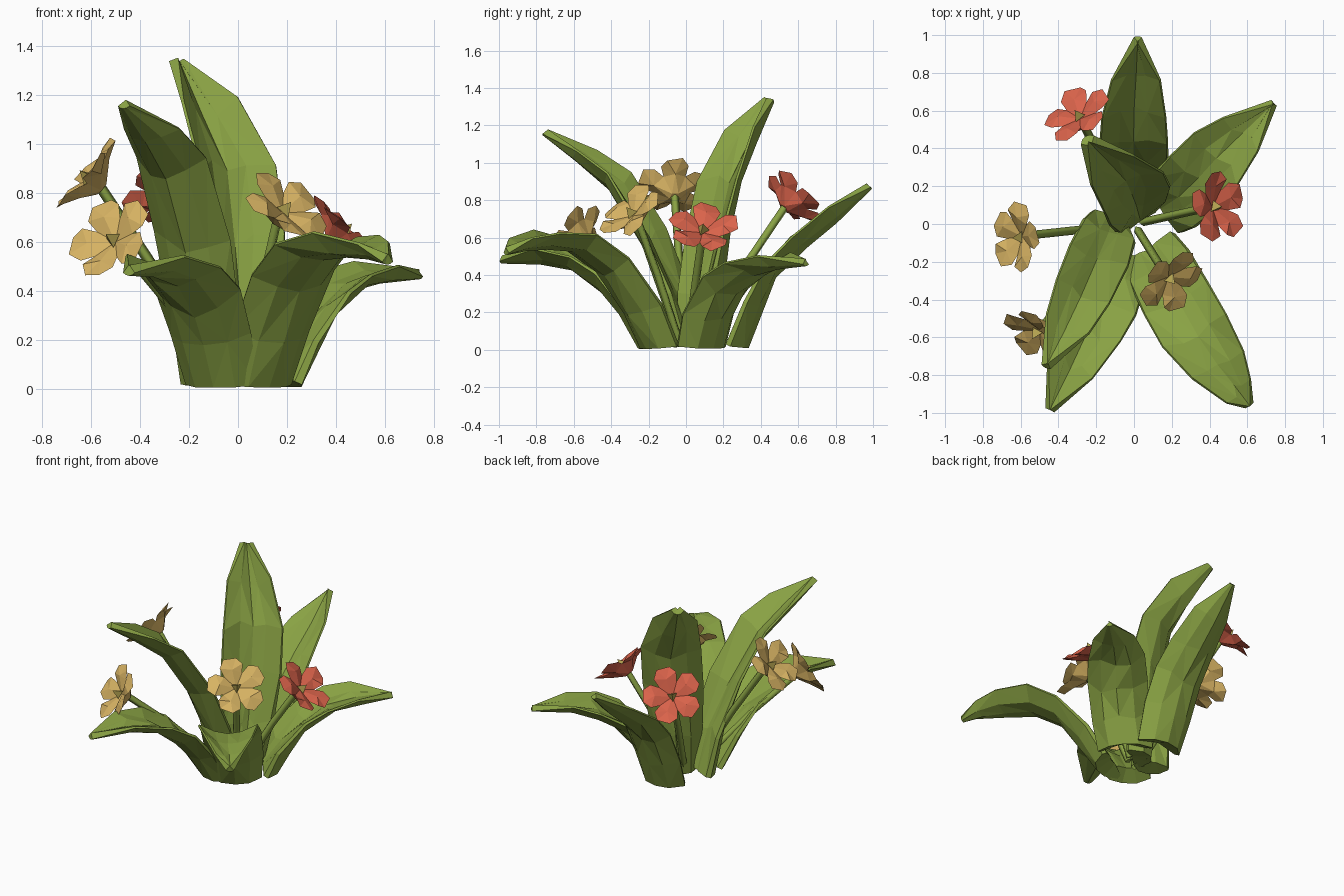
import bpy, bmesh, math, random
from mathutils import Vector

if "Cube" in bpy.data.objects:
    bpy.data.objects.remove(bpy.data.objects["Cube"])

random.seed(4)


def material(name, rgb):
    m = bpy.data.materials.new(name)
    m.diffuse_color = (*rgb, 1)
    m.use_nodes = True
    m.node_tree.nodes["Principled BSDF"].inputs["Base Color"].default_value = m.diffuse_color
    return m


GREEN = material("leaf green", (0.25, 0.36, 0.057))
RED = material("coral red", (0.70, 0.125, 0.07))
YELLOW = material("soft yellow", (0.68, 0.45, 0.125))
CENTRE = material("olive yellow", (0.45, 0.36, 0.08))


def make_object(name, bm, *mats):
    mesh = bpy.data.meshes.new(name)
    bm.to_mesh(mesh)
    bm.free()
    for m in mats:
        mesh.materials.append(m)
    ob = bpy.data.objects.new(name, mesh)
    bpy.context.collection.objects.link(ob)
    return ob


def leaf(name, path, widths, cup=0.08, base=0.11):
    """Cupped blade swept along a path, thick at the root and thin at the edges."""
    bm = bmesh.new()
    pts = [Vector(p) for p in path]
    heading = pts[-1] - pts[0]
    side = Vector((heading.y, -heading.x, 0)).normalized()
    rows, weights = [], []
    for i, p in enumerate(pts):
        along = (pts[min(i + 1, len(pts) - 1)] - pts[max(i - 1, 0)]).normalized()
        up = side.cross(along).normalized()
        w = widths[i]
        depth = cup * min(1, w / 0.15)
        thick = (base, base * 0.75, 0.055)[i] if i < 3 else 0.04
        row = []
        for u in (-1, -0.5, 0, 0.5, 1):
            q = p + side * (u * w) + up * (depth * (u * u - 0.4))
            if 0 < i < len(pts) - 1:
                q += along * random.uniform(-0.03, 0.03) + up * random.uniform(-0.01, 0.01)
            elif i == 0:
                q.z = 0.02
            row.append(bm.verts.new(q))
            edge = 0.3 if abs(u) == 1 and i < len(pts) - 1 else 1
            weights.append(thick * edge / base)
        rows.append(row)
    for a, b in zip(rows, rows[1:]):
        for k in range(4):
            quad = (a[k], a[k + 1], b[k + 1], b[k])
            # irregular facets from random diagonals
            if random.random() < 0.5:
                bm.faces.new((quad[0], quad[1], quad[2]))
                bm.faces.new((quad[0], quad[2], quad[3]))
            else:
                bm.faces.new((quad[0], quad[1], quad[3]))
                bm.faces.new((quad[1], quad[2], quad[3]))
    ob = make_object(name, bm, GREEN)
    group = ob.vertex_groups.new(name="thickness")
    for index, weight in enumerate(weights):
        group.add([index], weight, 'REPLACE')
    mod = ob.modifiers.new("thickness", 'SOLIDIFY')
    mod.thickness = base
    mod.offset = 0.5
    mod.vertex_group = group.name


def stem(name, path):
    """Thin four-sided stalk."""
    cu = bpy.data.curves.new(name, 'CURVE')
    cu.dimensions = '3D'
    cu.bevel_depth = 0.022
    cu.bevel_resolution = 0
    cu.use_fill_caps = True
    sp = cu.splines.new('POLY')
    sp.points.add(len(path) - 1)
    for pt, co in zip(sp.points, path):
        pt.co = (*co, 1)
    cu.materials.append(GREEN)
    ob = bpy.data.objects.new(name, cu)
    bpy.context.collection.objects.link(ob)


def flower(name, centre, normal, mat, spin=0.0):
    """Five broad petals over a short funnel, with a small pointed centre."""
    bm = bmesh.new()

    def vert(r, deg, z):
        a = math.radians(deg) + spin
        return bm.verts.new((r * math.cos(a), r * math.sin(a), z))

    throat = bm.verts.new((0, 0, -0.035))
    funnel = [vert(0.03, 72 * i - 36, -0.085) for i in range(5)]
    valley = [vert(0.1, 72 * i - 36, -0.012) for i in range(5)]
    for i in range(5):
        j, t = (i + 1) % 5, 72 * i
        lift = random.uniform(-0.02, 0.025)
        s1 = vert(0.155, t - 29, 0.005 + lift)
        e1 = vert(0.188, t - 14, 0.0 + lift)
        e2 = vert(0.19, t + 12, 0.015 + lift)
        s2 = vert(0.155, t + 29, 0.01)
        ridge = vert(0.11, t, 0.012)
        keel = vert(0.115, t, -0.03)
        rim = [valley[i], s1, e1, e2, s2, valley[j]]
        for a, b in zip(rim, rim[1:]):
            bm.faces.new((ridge, a, b))
            bm.faces.new((keel, b, a))
        bm.faces.new((throat, valley[i], ridge))
        bm.faces.new((throat, ridge, valley[j]))
        bm.faces.new((funnel[i], keel, valley[i]))
        bm.faces.new((funnel[j], valley[j], keel))
        bm.faces.new((funnel[i], funnel[j], keel))
    bm.faces.new(funnel[::-1])
    # pointed centre
    tip = bm.verts.new((0, 0, 0.035))
    foot = [vert(0.036, 120 * k, -0.02) for k in range(3)]
    for k in range(3):
        bm.faces.new((foot[k], foot[(k + 1) % 3], tip)).material_index = 1
    bmesh.ops.recalc_face_normals(bm, faces=bm.faces)
    ob = make_object(name, bm, mat, CENTRE)
    ob.location = centre
    ob.rotation_mode = 'QUATERNION'
    ob.rotation_quaternion = Vector(normal).to_track_quat('Z', 'Y')


# Leaves
leaf("back_leaf",
     [(0, .28, 0), (0, .36, .22), (0, .46, .42), (0, .6, .57), (.01, .78, .71), (.02, .985, .87)],
     [.16, .18, .18, .17, .13, .015])
leaf("tall_leaf",
     [(.0, .07, 0), (.0, .11, .3), (-.01, .16, .6), (-.04, .225, .9), (-.14, .325, 1.14), (-.25, .45, 1.33)],
     [.11, .16, .19, .19, .14, .035], 0.12, 0.13)
leaf("left_tall_leaf",
     [(-.14, -.01, 0), (-.15, -.08, .3), (-.2, -.2, .6), (-.28, -.38, .89), (-.365, -.56, 1.03), (-.465, -.755, 1.155)],
     [.11, .15, .165, .155, .125, .02], 0.08)
leaf("front_left_leaf",
     [(-.08, -.19, 0), (-.12, -.29, .19), (-.17, -.42, .35), (-.25, -.58, .46), (-.33, -.75, .5), (-.445, -.985, .475)],
     [.16, .18, .19, .18, .13, .02])
leaf("front_right_leaf",
     [(.1, -.17, 0), (.16, -.27, .22), (.24, -.42, .43), (.33, -.58, .56), (.44, -.74, .58), (.55, -.88, .56), (.61, -.96, .52)],
     [.16, .18, .19, .19, .155, .09, .02])
leaf("right_leaf",
     [(.17, .11, 0), (.24, .15, .18), (.34, .24, .33), (.45, .36, .43), (.57, .48, .465), (.74, .64, .46)],
     [.17, .18, .19, .18, .13, .015])

# Flowers: name, centre, facing, colour, spin
blooms = [
    ("left_yellow", (-.62, -.07, .87), (-.75, -.12, .62), YELLOW, 0.3),
    ("front_left_yellow", (-.52, -.585, .615), (-.55, -.68, .45), YELLOW, 0.9),
    ("front_yellow", (.2, -.3, .74), (.5, -.55, .66), YELLOW, 0.5),
    ("right_red", (.44, .09, .65), (.72, .06, .68), RED, 0.1),
    ("back_red", (-.3, .58, .81), (-.4, .66, .62), RED, 0.7),
]
for name, c, n, mat, spin in blooms:
    flower(name + "_flower", c, n, mat, spin)
    c, n = Vector(c), Vector(n).normalized()
    end = c - n * 0.08
    root = Vector((end.x * 0.12, end.y * 0.12, 0.03))
    mid = root.lerp(end, 0.55) + Vector((0, 0, 0.02))
    stem(name + "_stem", [root, mid, end])
